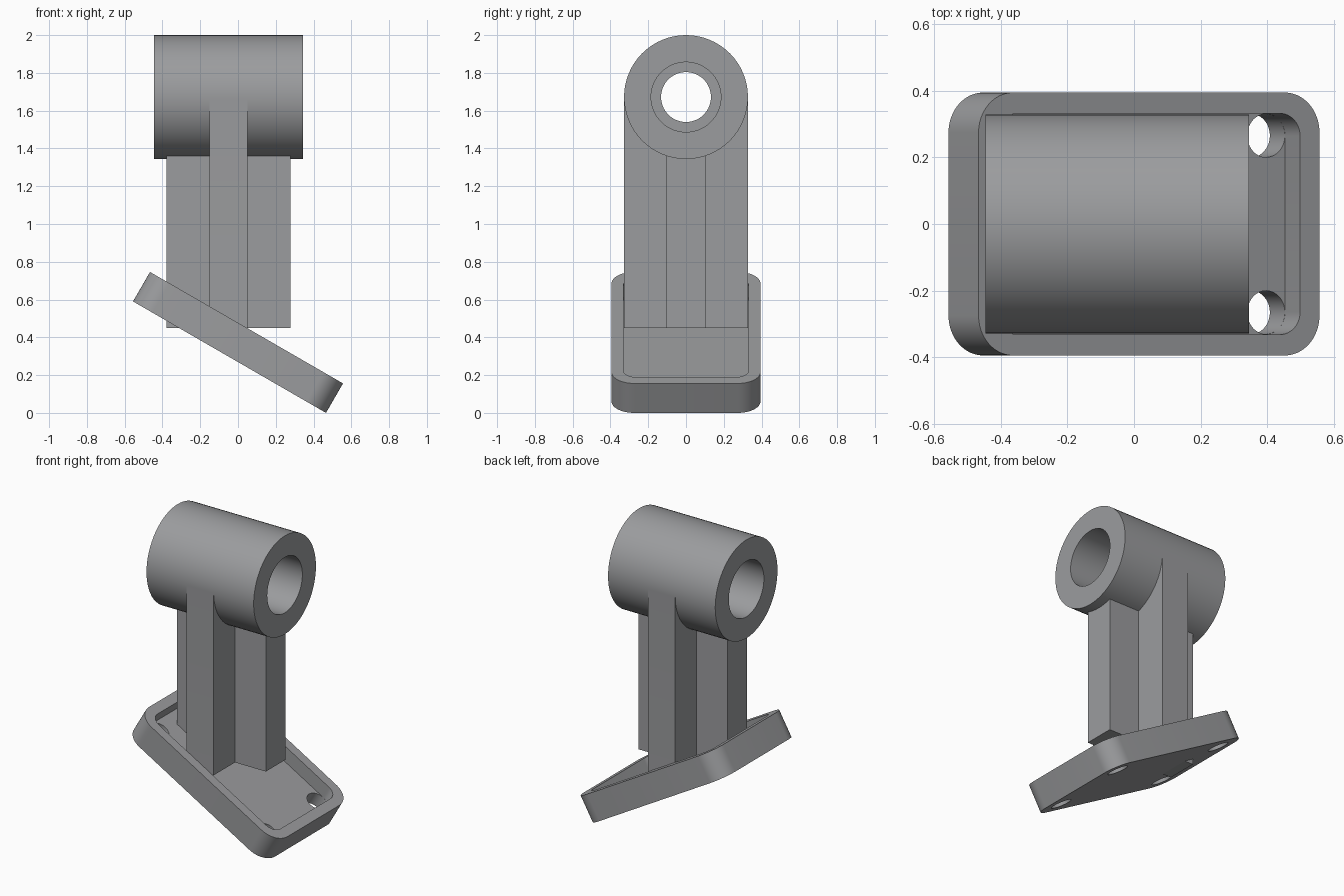
import bpy
import bmesh
from math import cos, sin, pi, radians
from mathutils import Matrix

if "Cube" in bpy.data.objects:
    bpy.data.objects.remove(bpy.data.objects["Cube"])

grey = bpy.data.materials.new("plain grey")
grey.use_nodes = True
grey.diffuse_color = (0.33, 0.335, 0.345, 1)
grey.node_tree.nodes["Principled BSDF"].inputs["Base Color"].default_value = grey.diffuse_color


def make(name, bm):
    bmesh.ops.recalc_face_normals(bm, faces=bm.faces)
    mesh = bpy.data.meshes.new(name)
    bm.to_mesh(mesh)
    bm.free()
    mesh.materials.append(grey)
    ob = bpy.data.objects.new(name, mesh)
    bpy.context.collection.objects.link(ob)
    return ob


def box(name, size, centre):
    bm = bmesh.new()
    bmesh.ops.create_cube(bm, size=1, matrix=Matrix.Translation(centre) @ Matrix.Diagonal((*size, 1)))
    return make(name, bm)


def cylinder(name, radius, length, matrix):
    bm = bmesh.new()
    bmesh.ops.create_cone(bm, cap_ends=True, segments=64, radius1=radius, radius2=radius,
                          depth=length, matrix=matrix)
    return make(name, bm)


def rounded_slab(name, half_x, half_y, radius, low, high, steps=12):
    bm = bmesh.new()
    verts = []
    for quarter, (sx, sy) in enumerate([(1, 1), (-1, 1), (-1, -1), (1, -1)]):
        for i in range(steps + 1):
            a = (quarter + i / steps) * pi / 2
            verts.append(bm.verts.new((sx * (half_x - radius) + radius * cos(a),
                                       sy * (half_y - radius) + radius * sin(a), low)))
    face = bm.faces.new(verts)
    top = bmesh.ops.extrude_face_region(bm, geom=[face])["geom"]
    bmesh.ops.translate(bm, vec=(0, 0, high - low),
                        verts=[v for v in top if isinstance(v, bmesh.types.BMVert)])
    return make(name, bm)


def combine(target, tool, operation):
    mod = target.modifiers.new("combine", "BOOLEAN")
    mod.operation, mod.object, mod.solver = operation, tool, "EXACT"
    bpy.context.view_layer.objects.active = target
    bpy.ops.object.modifier_apply(modifier=mod.name)
    bpy.data.objects.remove(tool)


# Tilted base plate with a pocket and four bolt holes
plate = rounded_slab("base_plate", 0.59, 0.394, 0.12, -0.09, 0.09)
combine(plate, rounded_slab("pocket", 0.523, 0.331, 0.068, 0.0, 0.2), "DIFFERENCE")
for sx in (-1, 1):
    for sy in (-1, 1):
        place = Matrix.Translation((sx * 0.457, sy * 0.265, 0))
        combine(plate, cylinder("bolt_hole", 0.065, 0.5, place), "DIFFERENCE")
plate.data.transform(Matrix.Translation((0, 0, 0.373)) @ Matrix.Rotation(radians(30), 4, "Y"))

# Bearing sleeve lying along x, on a cross-shaped column
MID, AXIS, FOOT = -0.05, 1.672, 0.45


def along_x(x):
    return Matrix.Translation((x, 0, AXIS)) @ Matrix.Rotation(pi / 2, 4, "Y")


sleeve = cylinder("sleeve_and_column", 0.328, 0.79, along_x(MID))
for size_x, size_y, top in ((0.2, 0.655, AXIS), (0.655, 0.206, 1.42)):
    rib = box("rib", (size_x, size_y, top - FOOT), (MID, 0, (top + FOOT) / 2))
    combine(sleeve, rib, "UNION")

# Through bore, widened from both ends
combine(sleeve, cylinder("bore", 0.132, 2, along_x(MID)), "DIFFERENCE")
for side in (-1, 1):
    combine(sleeve, cylinder("wide_bore", 0.185, 0.4, along_x(MID + side * 0.25)), "DIFFERENCE")

# Smooth curved walls, sharp corners
for ob in (plate, sleeve):
    bpy.ops.object.select_all(action="DESELECT")
    ob.select_set(True)
    bpy.context.view_layer.objects.active = ob
    bpy.ops.object.shade_smooth_by_angle(angle=radians(30))
